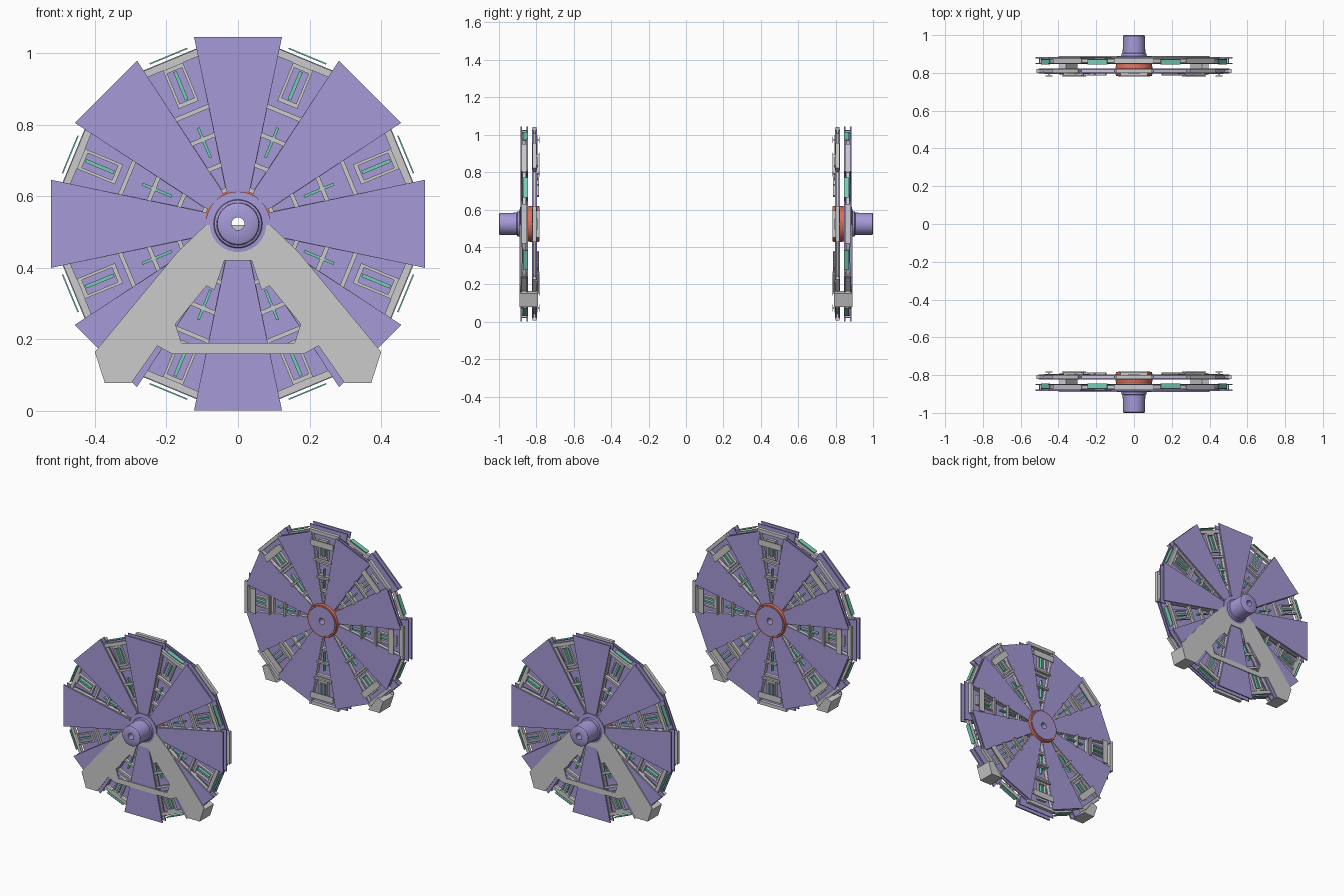
import bpy, bmesh
from math import sin, cos, pi, radians

if "Cube" in bpy.data.objects:
    bpy.data.objects.remove(bpy.data.objects["Cube"])

CZ = 0.523  # wheel centre height


def material(name, col):
    m = bpy.data.materials.new(name)
    m.diffuse_color = (*col, 1)
    m.use_nodes = True
    m.node_tree.nodes["Principled BSDF"].inputs["Base Color"].default_value = m.diffuse_color
    return m


PURPLE = material("purple", (0.38, 0.32, 0.68))
RED = material("red", (0.72, 0.16, 0.11))
GREEN = material("green", (0.18, 0.62, 0.48))


def finish(name, bm, mat, smooth=False):
    bmesh.ops.recalc_face_normals(bm, faces=bm.faces)
    me = bpy.data.meshes.new(name)
    bm.to_mesh(me)
    bm.free()
    ob = bpy.data.objects.new(name, me)
    bpy.context.collection.objects.link(ob)
    if mat:
        me.materials.append(mat)
    if smooth:
        bpy.context.view_layer.objects.active = ob
        ob.select_set(True)
        bpy.ops.object.shade_smooth_by_angle(angle=radians(35))
        ob.select_set(False)
    return ob


def extrude(bm, pts, y0, y1):
    """Prism from an x,z outline between two depths."""
    a = [bm.verts.new((x, y0, z)) for x, z in pts]
    b = [bm.verts.new((x, y1, z)) for x, z in pts]
    bm.faces.new(a)
    bm.faces.new(b[::-1])
    n = len(pts)
    for i in range(n):
        bm.faces.new((a[i], b[i], b[(i + 1) % n], a[(i + 1) % n]))


def spokes(name, side, shapes, offset, mat=None):
    """Repeat radial outlines (points r,t with depth range) eight times."""
    bm = bmesh.new()
    for k in range(8):
        c, s = cos(offset + k * pi / 4), sin(offset + k * pi / 4)
        for pts, y0, y1 in shapes:
            extrude(bm, [(r * c - t * s, CZ + r * s + t * c) for r, t in pts],
                    side * y0, side * y1)
    return finish(name, bm, mat)


def lathe(name, side, prof, mat, n=48):
    """Closed (radius, depth) profile revolved about the axle."""
    bm = bmesh.new()
    rings = [[bm.verts.new((r * cos(2 * pi * i / n), side * y, CZ + r * sin(2 * pi * i / n)))
              for i in range(n)] for r, y in prof]
    for j in range(len(rings)):
        a, b = rings[j], rings[(j + 1) % len(rings)]
        for i in range(n):
            bm.faces.new((a[i], a[(i + 1) % n], b[(i + 1) % n], b[i]))
    return finish(name, bm, mat, True)


def box(r0, r1, t0, t1):
    return [(r0, t0), (r1, t0), (r1, t1), (r0, t1)]


def bar(r0, t0, r1, t1, w):
    return [(r0, t0 - w), (r1, t1 - w), (r1, t1 + w), (r0, t0 + w)]


def wedge(r0, h0, r1, h1):
    return [(r0, -h0), (r1, -h1), (r1, h1), (r0, h0)]


def frame(r1, y0, y1):
    """Tapered ladder frame that fills the gap between two panels."""
    out = [(bar(0.10, s * 0.012, r1, s * 0.088, 0.008), y0, y1) for s in (-1, 1)]
    for r, w in ((0.17, .006), (0.255, .006), (0.335, .006), (r1 - 0.010, .010)):
        h = 0.012 + (r - 0.10) * 0.19
        out.append((box(r - w, r + w, -h, h), y0, y1))
    return out


def slot(r0, r1, h, y0, y1):
    """Narrow channel holder."""
    return [(box(r0, r1, h - 0.008, h), y0, y1), (box(r0, r1, -h, -h + 0.008), y0, y1),
            (box(r0, r0 + 0.012, -h, h), y0, y1), (box(r1 - 0.012, r1, -h, h), y0, y1)]


for side, label in ((-1, "front"), (1, "rear")):
    half = pi / 8
    # outer layer of panels, paired sheets
    w = wedge(0.09, 0.032, 0.522, 0.123)
    spokes(label + "_outer_panels", side, [(w, 0.876, 0.884), (w, 0.846, 0.852)], 0, PURPLE)
    core = [(bar(0.09, s * 0.022, 0.50, s * 0.098, 0.008), 0.852, 0.876) for s in (-1, 1)]
    core += [(box(r, r + 0.012, -r * 0.19, r * 0.19), 0.852, 0.876) for r in (0.2, 0.34, 0.49)]
    spokes(label + "_outer_panel_ribs", side, core, 0)
    # outer gap frames with channels
    spokes(label + "_outer_frames", side,
           frame(0.495, 0.855, 0.873) + slot(0.36, 0.475, 0.030, 0.862, 0.878), half)
    spokes(label + "_outer_strips", side,
           [(box(0.375, 0.46, -0.005, 0.005), 0.858, 0.876),
            (box(0.20, 0.29, -0.004, 0.004), 0.858, 0.872),
            (box(0.505, 0.509, -0.057, 0.057), 0.845, 0.872)], half, GREEN)
    # inner layer, turned by half a step
    w = wedge(0.09, 0.032, 0.497, 0.12)
    spokes(label + "_inner_panels", side, [(w, 0.797, 0.804), (w, 0.816, 0.823)], half, PURPLE)
    core = [(bar(0.09, s * 0.022, 0.48, s * 0.096, 0.008), 0.804, 0.816) for s in (-1, 1)]
    core += [(box(r, r + 0.012, -r * 0.19, r * 0.19), 0.804, 0.816) for r in (0.2, 0.34, 0.47)]
    spokes(label + "_inner_panel_ribs", side, core, half)
    spokes(label + "_inner_frames", side,
           frame(0.517, 0.800, 0.820) + slot(0.36, 0.475, 0.030, 0.795, 0.812), 0)
    # raised clamps on the inner face
    clamps = []
    for r in (0.25, 0.35, 0.45):
        h = r * 0.16
        clamps += [(box(r - 0.018, r + 0.018, -h, h), 0.782, 0.787),
                   (box(r - 0.005, r + 0.005, -h, h), 0.787, 0.802)]
    spokes(label + "_inner_clamps", side, [clamps[i] for i in (1, 3, 4, 5)], 0)
    spokes(label + "_inner_strips", side,
           [(box(0.375, 0.46, -0.005, 0.005), 0.796, 0.815),
            (box(0.19, 0.30, -0.004, 0.004), 0.797, 0.815)], 0, GREEN)
    # hub, axle tube and collars
    lathe(label + "_hub", side, [(0.018, 1.0), (0.052, 1.0), (0.058, 0.996), (0.060, 0.905),
                                 (0.066, 0.902), (0.068, 0.890), (0.090, 0.888), (0.090, 0.872),
                                 (0.060, 0.870), (0.060, 0.800), (0.085, 0.798), (0.085, 0.782),
                                 (0.018, 0.782)], PURPLE)
    lathe(label + "_collar", side, [(0.086, 0.784), (0.094, 0.784), (0.097, 0.792), (0.097, 0.832),
                                    (0.094, 0.842), (0.060, 0.842), (0.060, 0.836), (0.086, 0.826)], RED)
    lathe(label + "_outer_collar", side, [(0.070, 0.842), (0.095, 0.842), (0.095, 0.880),
                                          (0.070, 0.880)], RED)
    spokes(label + "_root_blocks", side, [(box(0.093, 0.106, -0.018, 0.018), 0.850, 0.875)], half)
    # support bracket with crossbar
    prof = [(0, 0.52), (0.09, 0.52), (0.17, 0.443), (0.40, 0.165), (0.372, 0.078), (0.298, 0.078),
            (0.265, 0.125), (0.225, 0.182), (0.185, 0.16), (0, 0.16), (0, 0.19), (0.158, 0.19),
            (0.175, 0.243), (0.088, 0.35), (0.066, 0.338), (0.038, 0.42), (0, 0.42)]
    bm = bmesh.new()
    for m in (-1, 1):
        extrude(bm, [(m * x, z) for x, z in prof], side * 0.884, side * 0.889)
    finish(label + "_bracket", bm, None)
    # feet reaching inward under the wheel
    bm = bmesh.new()
    for m in (-1, 1):
        extrude(bm, [(m * x, z) for x, z in ((0.298, 0.078), (0.372, 0.078), (0.395, 0.15),
                                             (0.36, 0.165))], side * 0.79, side * 0.884)
    finish(label + "_feet", bm, None)
